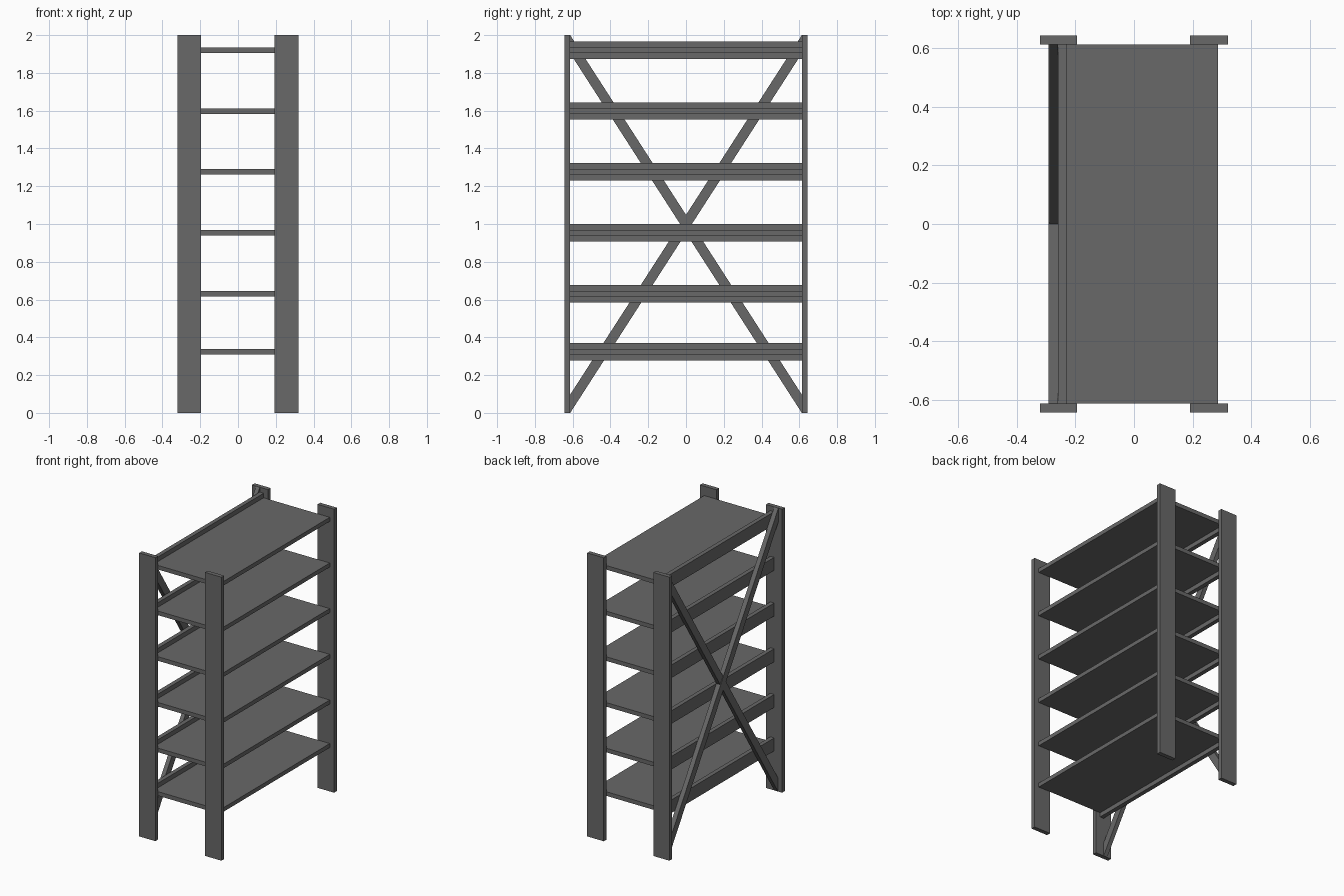
import bpy

if "Cube" in bpy.data.objects:
    bpy.data.objects.remove(bpy.data.objects["Cube"])

grey = bpy.data.materials.new("dark grey")
grey.diffuse_color = (0.14, 0.14, 0.14, 1)
grey.use_nodes = True
grey.node_tree.nodes["Principled BSDF"].inputs["Base Color"].default_value = grey.diffuse_color


def prism(name, outline, x0, x1):
    """Extrude a closed (y, z) outline along x."""
    n = len(outline)
    verts = [(x, y, z) for x in (x0, x1) for y, z in outline]
    faces = [tuple(reversed(range(n))), tuple(range(n, 2 * n))]
    faces += [(i, (i + 1) % n, n + (i + 1) % n, n + i) for i in range(n)]
    mesh = bpy.data.meshes.new(name)
    mesh.from_pydata(verts, [], faces)
    mesh.materials.append(grey)
    obj = bpy.data.objects.new(name, mesh)
    bpy.context.collection.objects.link(obj)
    return obj


def box(name, x0, x1, y0, y1, z0, z1):
    return prism(name, [(y0, z0), (y1, z0), (y1, z1), (y0, z1)], x0, x1)


INNER, OUTER = 0.613, 0.643   # inner and outer y of the posts

# Four upright posts
for side, x0, x1 in (("back", -0.321, -0.195), ("front", 0.192, 0.321)):
    box(side + "_post_right", x0, x1, INNER, OUTER, 0, 2)
    box(side + "_post_left", x0, x1, -OUTER, -INNER, 0, 2)

# Six shelves, each with a taller board along its back edge
for i, top in enumerate((0.338, 0.645, 0.967, 1.29, 1.612, 1.934)):
    box(f"shelf_{i + 1}", -0.229, 0.287, -INNER, INNER, top - 0.029, top)
    box(f"back_board_{i + 1}", -0.259, -0.229, -INNER, INNER, top - 0.06, top + 0.032)

# Crossed diagonal braces behind the shelves
H = 0.097
box_a = [(-INNER, 0), (INNER, 2 - H), (INNER, 2), (-INNER, H)]
prism("brace_rising", box_a, -0.289, -0.259)
prism("brace_falling", [(-y, z) for y, z in reversed(box_a)], -0.292, -0.2595)
